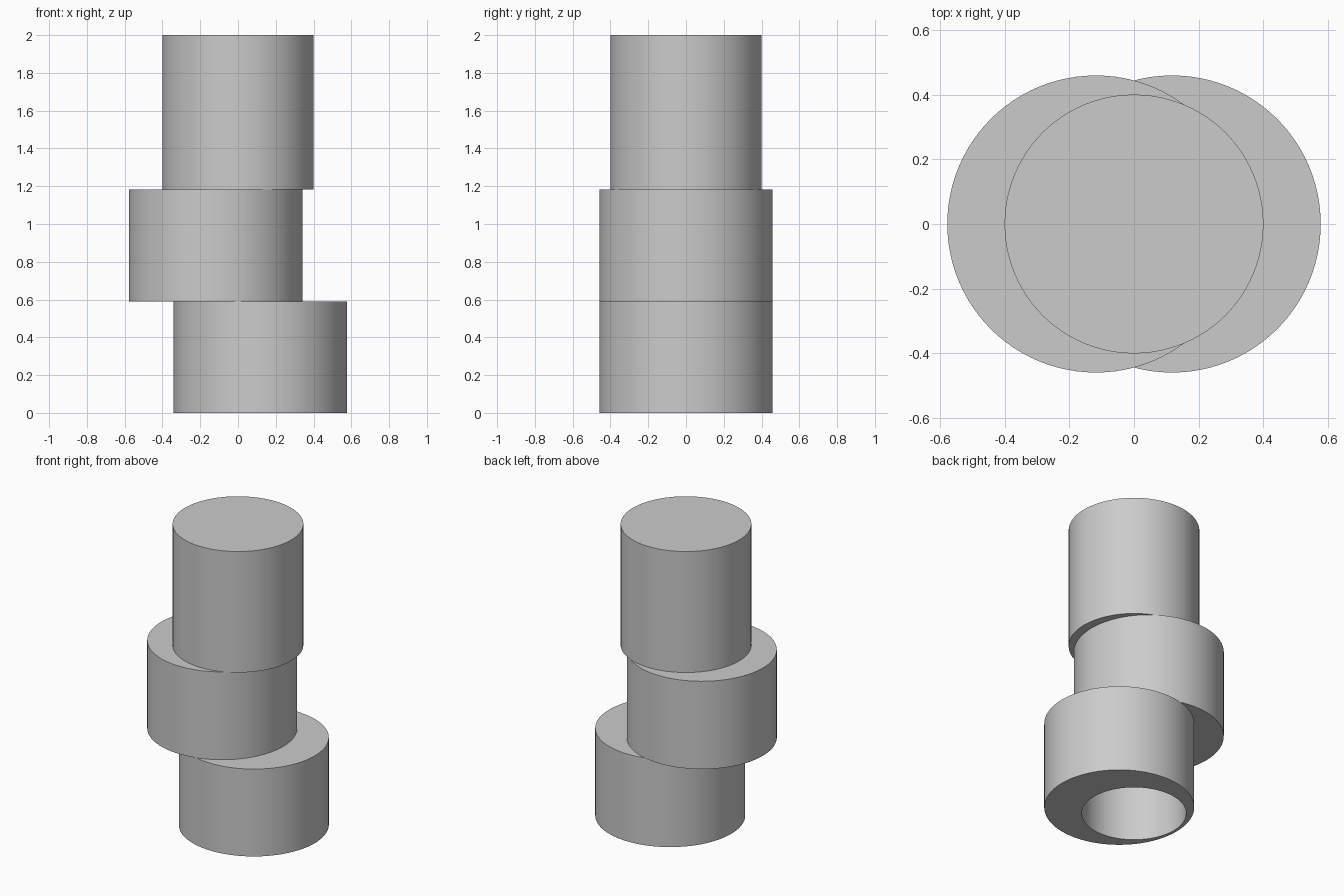
import bpy
import bmesh
from mathutils import Matrix

SIDES = 96
CAM_R, OFFSET = 0.459, 0.118
BORE_R, FLAT_X = 0.32, 0.24
Z_MID, Z_TOP = 0.59, 1.183

cube = bpy.data.objects.get("Cube")
if cube:
    bpy.data.objects.remove(cube, do_unlink=True)

grey = bpy.data.materials.new("plain_grey")
grey.use_nodes = True
grey.diffuse_color = (0.6, 0.6, 0.6, 1)
grey.node_tree.nodes["Principled BSDF"].inputs["Base Color"].default_value = (0.6, 0.6, 0.6, 1)


def cylinder(name, radius, x, z0, z1, cut_x=None):
    """Upright cylinder from z0 to z1, optionally keeping only the part beyond cut_x."""
    bm = bmesh.new()
    bmesh.ops.create_cone(bm, cap_ends=True, segments=SIDES, radius1=radius,
                          radius2=radius, depth=z1 - z0,
                          matrix=Matrix.Translation((x, 0, (z0 + z1) / 2)))
    if cut_x is not None:
        cut = bmesh.ops.bisect_plane(bm, geom=bm.verts[:] + bm.edges[:] + bm.faces[:],
                                     plane_co=(cut_x, 0, 0), plane_no=(1, 0, 0),
                                     clear_inner=True)
        rim = [e for e in cut["geom_cut"] if isinstance(e, bmesh.types.BMEdge)]
        bmesh.ops.edgeloop_fill(bm, edges=rim)
        bmesh.ops.recalc_face_normals(bm, faces=bm.faces[:])
    mesh = bpy.data.meshes.new(name)
    bm.to_mesh(mesh)
    bm.free()
    mesh.materials.append(grey)
    obj = bpy.data.objects.new(name, mesh)
    bpy.context.collection.objects.link(obj)
    return obj


def select_only(obj):
    bpy.ops.object.select_all(action="DESELECT")
    obj.select_set(True)
    bpy.context.view_layer.objects.active = obj


# Two opposed eccentric discs and the round shaft above them
lower_cam = cylinder("lower_cam", CAM_R, OFFSET, 0, Z_MID)
upper_cam = cylinder("upper_cam", CAM_R, -OFFSET, Z_MID, Z_TOP)
shaft = cylinder("shaft", 0.4, 0, Z_TOP, 2)

# Round bore on the shaft axis, open at the bottom
cutter = cylinder("bore_cutter", BORE_R, 0, -0.1, Z_MID + 0.1)
cutter.hide_render = True
bore = lower_cam.modifiers.new("bore", "BOOLEAN")
bore.operation = "DIFFERENCE"
bore.solver = "EXACT"
bore.object = cutter
select_only(lower_cam)
bpy.ops.object.modifier_apply(modifier=bore.name)
bpy.data.objects.remove(cutter, do_unlink=True)

# Flat key that gives the bore its D shape, set in from the mouth
bore_flat = cylinder("bore_flat", BORE_R + 0.003, 0, 0.1, Z_MID, cut_x=FLAT_X)

for part in (lower_cam, upper_cam, shaft, bore_flat):
    select_only(part)
    bpy.ops.object.shade_smooth_by_angle()
